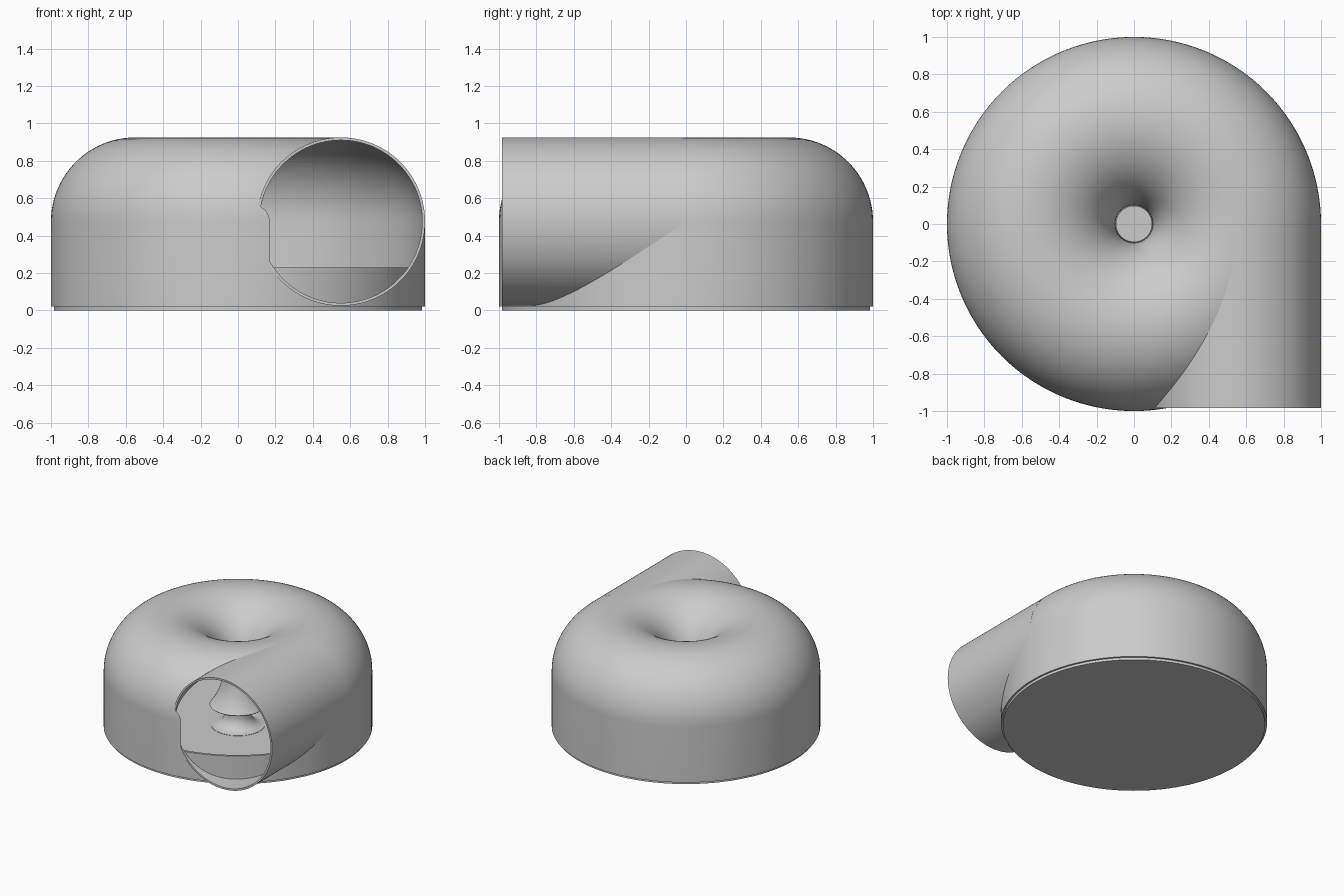
import bpy
import bmesh
from math import radians, cos, sin, pi
from mathutils import Matrix

STEPS = 128
RING, TUBE, MID = 0.55, 0.45, 0.475   # dome ring radius, tube radius, tube height
WALL = 0.015
MOUTH = -0.985

cube = bpy.data.objects.get("Cube")
if cube:
    bpy.data.objects.remove(cube, do_unlink=True)

grey = bpy.data.materials.new("light_grey")
grey.use_nodes = True
colour = (0.6, 0.6, 0.6, 1)
grey.diffuse_color = colour
grey.node_tree.nodes["Principled BSDF"].inputs["Base Color"].default_value = colour


def finish(name, bm):
    bmesh.ops.recalc_face_normals(bm, faces=bm.faces)
    mesh = bpy.data.meshes.new(name)
    bm.to_mesh(mesh)
    bm.free()
    mesh.materials.append(grey)
    ob = bpy.data.objects.new(name, mesh)
    bpy.context.collection.objects.link(ob)
    return ob


def revolve(name, profile, closed=False):
    """Spin a (radius, height) profile around the z axis."""
    bm = bmesh.new()
    verts = [bm.verts.new((r, 0, z)) for r, z in profile]
    pairs = list(zip(verts, verts[1:]))
    if closed:
        pairs.append((verts[-1], verts[0]))
    edges = [bm.edges.new(p) for p in pairs]
    bmesh.ops.spin(bm, geom=verts + edges, cent=(0, 0, 0), axis=(0, 0, 1),
                   angle=2 * pi, steps=STEPS)
    bmesh.ops.remove_doubles(bm, verts=bm.verts, dist=1e-5)
    return finish(name, bm)


def rod(name, radius, y0, y1):
    """Solid cylinder along y, in line with the dome tube."""
    bm = bmesh.new()
    place = Matrix.Translation((RING, (y0 + y1) / 2, MID)) @ Matrix.Rotation(pi / 2, 4, "X")
    bmesh.ops.create_cone(bm, cap_ends=True, segments=STEPS, radius1=radius,
                          radius2=radius, depth=y1 - y0, matrix=place)
    return finish(name, bm)


def arc(cx, cz, radius, start, end, n):
    angles = [radians(start + (end - start) * i / n) for i in range(n + 1)]
    return [(cx + radius * cos(a), cz + radius * sin(a)) for a in angles]


def cut(target, cutter):
    mod = target.modifiers.new("cut", "BOOLEAN")
    mod.operation = "DIFFERENCE"
    mod.solver = "EXACT"
    mod.object = cutter
    bpy.context.view_layer.objects.active = target
    bpy.ops.object.modifier_apply(modifier=mod.name)
    bpy.data.objects.remove(cutter, do_unlink=True)


# Domed casing whose rolled top continues down into a flared centre funnel
outer = arc(RING, MID, TUBE, 0, 219, 56)
inner = arc(RING, MID, TUBE - WALL, 219, 0, 56)
casing = revolve("casing", [(1, 0.02)] + outer + inner + [(1 - WALL, 0.02)], closed=True)
cut(casing, rod("bore_cutter", TUBE - WALL, MOUTH, -0.02))

# Tangential pipe, trimmed where it meets the casing
pipe = rod("outlet_pipe", TUBE, MOUTH, -0.02)
cut(pipe, rod("pipe_bore_cutter", TUBE - WALL, MOUTH - 0.1, 0.1))
envelope = [(0, 0.015), (1, 0.015)] + arc(RING, MID, TUBE, 0, 180, 46) + [(0, MID)]
cut(pipe, revolve("envelope_cutter", envelope))

# Base cup that slots inside the casing
base = revolve("base_cup", [(0, 0), (0.984, 0), (0.984, 0.23), (0.965, 0.23),
                            (0.965, 0.03), (0, 0.03)])

# Central hub with a flared foot
hub = revolve("centre_hub", [(0, 0.02), (0.2, 0.02)]
              + arc(0.2, 0.135, 0.103, 270, 180, 12) + [(0.097, 0.3), (0, 0.3)])

bpy.ops.object.select_all(action="DESELECT")
for ob in (casing, pipe, base, hub):
    ob.select_set(True)
bpy.context.view_layer.objects.active = casing
bpy.ops.object.shade_smooth_by_angle(angle=radians(30))
